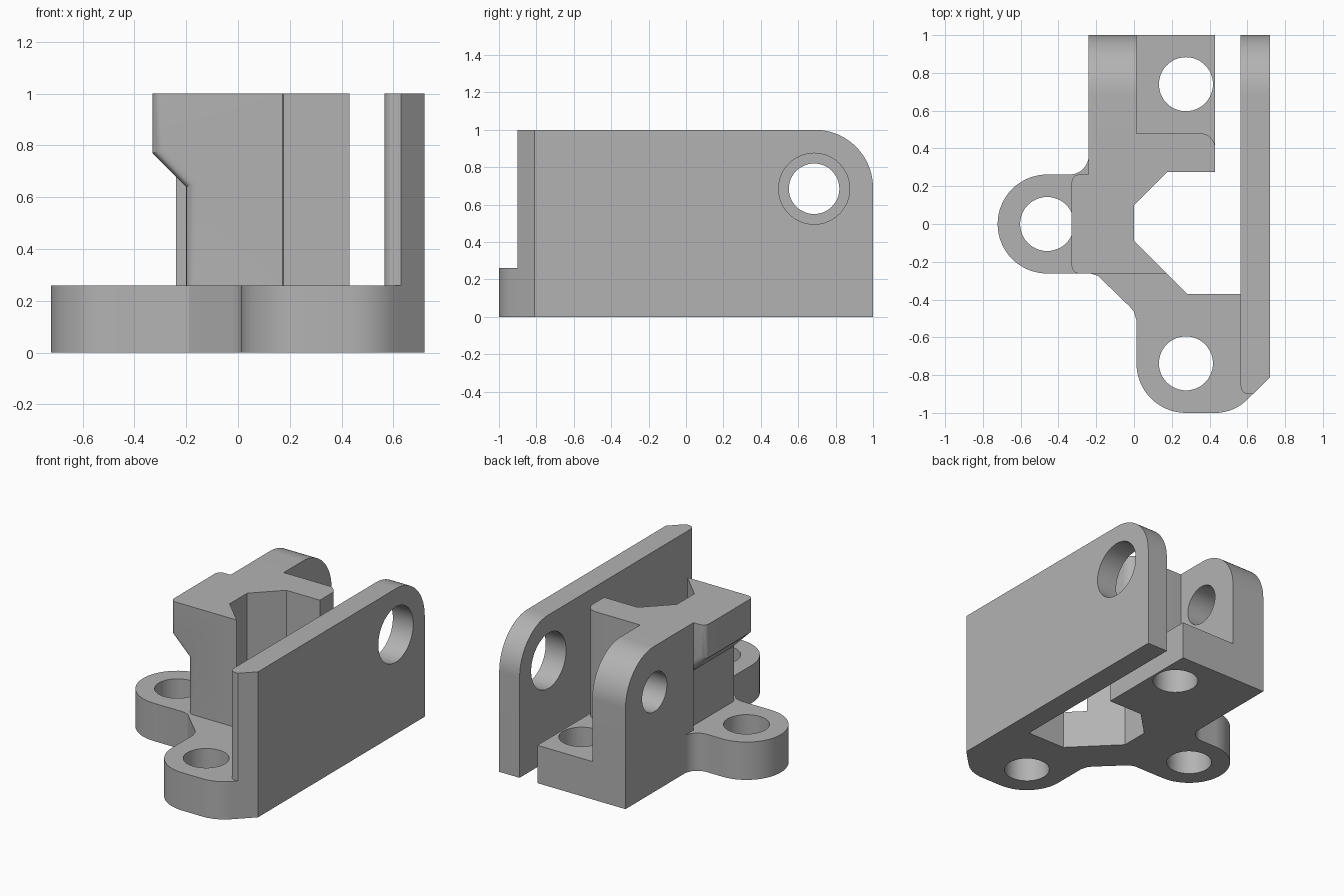
import bpy, bmesh
from math import cos, sin, radians, pi
from mathutils import Matrix, Vector

if "Cube" in bpy.data.objects:
    bpy.data.objects.remove(bpy.data.objects["Cube"], do_unlink=True)

grey = bpy.data.materials.new("plain grey")
grey.use_nodes = True
grey.diffuse_color = (0.45, 0.45, 0.45, 1)
grey.node_tree.nodes["Principled BSDF"].inputs["Base Color"].default_value = (0.45, 0.45, 0.45, 1)

FLANGE = 0.26  # flange height
LOBE = 0.262   # lobe radius
HOLE = 0.143   # bolt hole radius


def arc(cx, cy, r, a, b, n=16):
    angles = [radians(a + (b - a) * i / n) for i in range(n + 1)]
    return [(cx + r * cos(t), cy + r * sin(t)) for t in angles]


def prism(name, outline, low, high, axis="z", rounding=None):
    """Extrude a 2D outline along an axis; rounding(bm) may bevel the result."""
    place = {"x": lambda p, d: (d, p[0], p[1]),
             "y": lambda p, d: (p[0], d, p[1]),
             "z": lambda p, d: (p[0], p[1], d)}[axis]
    bm = bmesh.new()
    face = bm.faces.new([bm.verts.new(place(p, low)) for p in outline])
    grown = bmesh.ops.extrude_face_region(bm, geom=[face])
    moved = [v for v in grown["geom"] if isinstance(v, bmesh.types.BMVert)]
    bmesh.ops.translate(bm, verts=moved, vec=place((0, 0), high - low))
    bmesh.ops.recalc_face_normals(bm, faces=bm.faces)
    if rounding:
        rounding(bm)
    mesh = bpy.data.meshes.new(name)
    bm.to_mesh(mesh)
    bm.free()
    mesh.materials.append(grey)
    obj = bpy.data.objects.new(name, mesh)
    bpy.context.collection.objects.link(obj)
    return obj


def combine(target, tool, operation):
    mod = target.modifiers.new(operation, "BOOLEAN")
    mod.operation, mod.solver, mod.object = operation, "EXACT", tool
    bpy.context.view_layer.objects.active = target
    bpy.ops.object.modifier_apply(modifier=mod.name)
    bpy.data.objects.remove(tool, do_unlink=True)


def bevel(bm, test, size, segments):
    edges = [e for e in bm.edges if test((e.verts[0].co + e.verts[1].co) / 2, e)]
    bmesh.ops.bevel(bm, geom=edges, offset=size, segments=segments,
                    profile=0.5, affect="EDGES")


# Flange with two round lobes, a square back foot and an open notch
flange_outline = (
    [(-0.24, 1)] + arc(-0.34, 0.362, 0.1, 0, -90, 8)
    + arc(-0.46, 0, LOBE, 90, 270, 32)
    + [(-0.23, -LOBE), (-0.19, -0.275), (-0.02, -0.44), (0, -0.465), (0.013, -0.51)]
    + arc(0.275, -1 + LOBE, LOBE, 180, 270)
    + arc(0.43, -0.76, 0.24, 270, 315, 10)
    + [(0.72, -0.81), (0.72, -0.37), (0.28, -0.37), (0, -0.09), (0, 0.1),
       (0.175, 0.275), (0.43, 0.275), (0.43, 1)])
bracket = prism("mounting_bracket", flange_outline, 0, FLANGE)


# Column with an overhanging head, rounded on its left corners
def round_head(bm):
    def left_rim(mid, e):
        flat = abs(e.verts[0].co.y - e.verts[1].co.y) < 1e-4
        return flat and mid.x < -0.19 and 0.05 < mid.z < 0.99
    bevel(bm, left_rim, 0.04, 5)


column = prism("column", [(-0.2, 0), (0.5, 0), (0.5, 1), (-0.33, 1), (-0.33, 0.77), (-0.2, 0.64)],
               -LOBE, LOBE, "y", round_head)
notch = [(0.6, -0.69), (0, -0.09), (0, 0.1), (0.175, 0.275), (0.6, 0.275)]
combine(column, prism("notch_cutter", notch, -0.1, 1.1), "DIFFERENCE")
combine(bracket, column, "UNION")

# Shelf block joining the column to the left cheek
shelf = ([(-0.2, 0.2), (0.1, 0.2), (0.175, 0.275), (0.43, 0.275)]
         + arc(0.35, 0.4, 0.08, 0, 90, 8) + [(-0.2, 0.48)])
combine(bracket, prism("shelf_block", shelf, 0, 1), "UNION")


# Cheeks with a rounded upper back corner
def cheek_outline(front):
    return [(front, 0), (1, 0)] + arc(0.69, 0.69, 0.31, 0, 90, 24) + [(front, 1)]


def shape_wall_front(bm):
    def front_edge(x):
        return lambda mid, e: mid.y < -0.89 and abs(mid.x - x) < 0.01 and 0.4 < mid.z < 0.6
    bevel(bm, front_edge(0.72), 0.09, 1)
    bevel(bm, front_edge(0.565), 0.04, 5)


combine(bracket, prism("left_cheek", cheek_outline(LOBE), -0.24, 0.012, "x"), "UNION")
combine(bracket, prism("right_wall", cheek_outline(-0.9), 0.565, 0.72, "x", shape_wall_front), "UNION")

# Bolt holes through the flange
for x, y in ((-0.46, 0), (0.275, 0.74), (0.275, -0.738)):
    combine(bracket, prism("bolt_hole", arc(x, y, HOLE, 0, 352.5, 47), -0.1, 0.4), "DIFFERENCE")

# Pivot holes, wider in the right wall
for radius, low, high in ((0.135, -0.4, 0.2), (0.19, 0.5, 0.9)):
    combine(bracket, prism("pivot_hole", arc(0.685, 0.685, radius, 0, 352.5, 47), low, high, "x"),
            "DIFFERENCE")

# Smooth curved faces, crisp edges
bpy.ops.object.select_all(action="DESELECT")
bracket.select_set(True)
bpy.context.view_layer.objects.active = bracket
bpy.ops.object.shade_smooth_by_angle(angle=radians(25))
